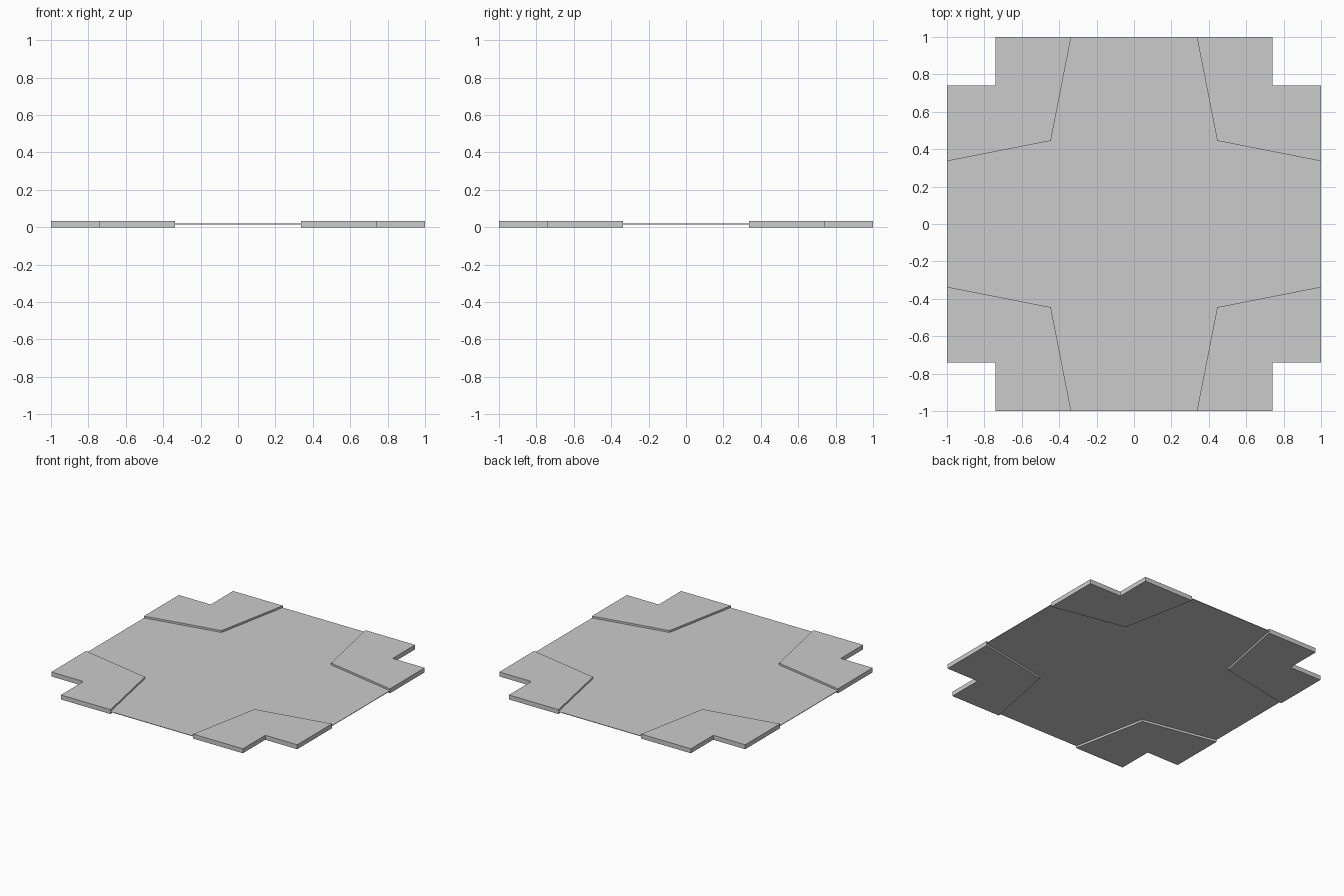
import bpy
import bmesh

cube = bpy.data.objects.get("Cube")
if cube:
    bpy.data.objects.remove(cube, do_unlink=True)

# One plain grey for everything
grey = bpy.data.materials.new("light_grey")
grey.use_nodes = True
colour = (0.6, 0.6, 0.6, 1)
grey.diffuse_color = colour
grey.node_tree.nodes["Principled BSDF"].inputs["Base Color"].default_value = colour

OUT, NOTCH, EDGE, INNER = 1.0, 0.74, 0.336, 0.445
TOP = 0.033


def slab(name, outline, bottom, top):
    """Extrude a flat outline between two heights."""
    bm = bmesh.new()
    face = bm.faces.new([bm.verts.new((x, y, bottom)) for x, y in outline])
    moved = bmesh.ops.extrude_face_region(bm, geom=[face])["geom"]
    verts = [v for v in moved if isinstance(v, bmesh.types.BMVert)]
    bmesh.ops.translate(bm, verts=verts, vec=(0, 0, top - bottom))
    bmesh.ops.recalc_face_normals(bm, faces=bm.faces)
    mesh = bpy.data.meshes.new(name)
    bm.to_mesh(mesh)
    bm.free()
    mesh.materials.append(grey)
    obj = bpy.data.objects.new(name, mesh)
    bpy.context.collection.objects.link(obj)
    return obj


# Thin floor sheet, shaped as a plus between the corner pieces
quarter = [(OUT, EDGE), (INNER, INNER), (EDGE, OUT)]
plus = (quarter
        + [(-x, y) for x, y in reversed(quarter)]
        + [(-x, -y) for x, y in quarter]
        + [(x, -y) for x, y in reversed(quarter)])
slab("floor_sheet", plus, 0.015, 0.019)

# Four thicker notched corner pieces
corner = [(INNER, INNER), (OUT, EDGE), (OUT, NOTCH),
          (NOTCH, NOTCH), (NOTCH, OUT), (EDGE, OUT)]
for side, sx in (("left", 1), ("right", -1)):
    for end, sy in (("front", -1), ("back", 1)):
        slab(f"{end}_{side}_corner", [(x * sx, y * sy) for x, y in corner], 0, TOP)
